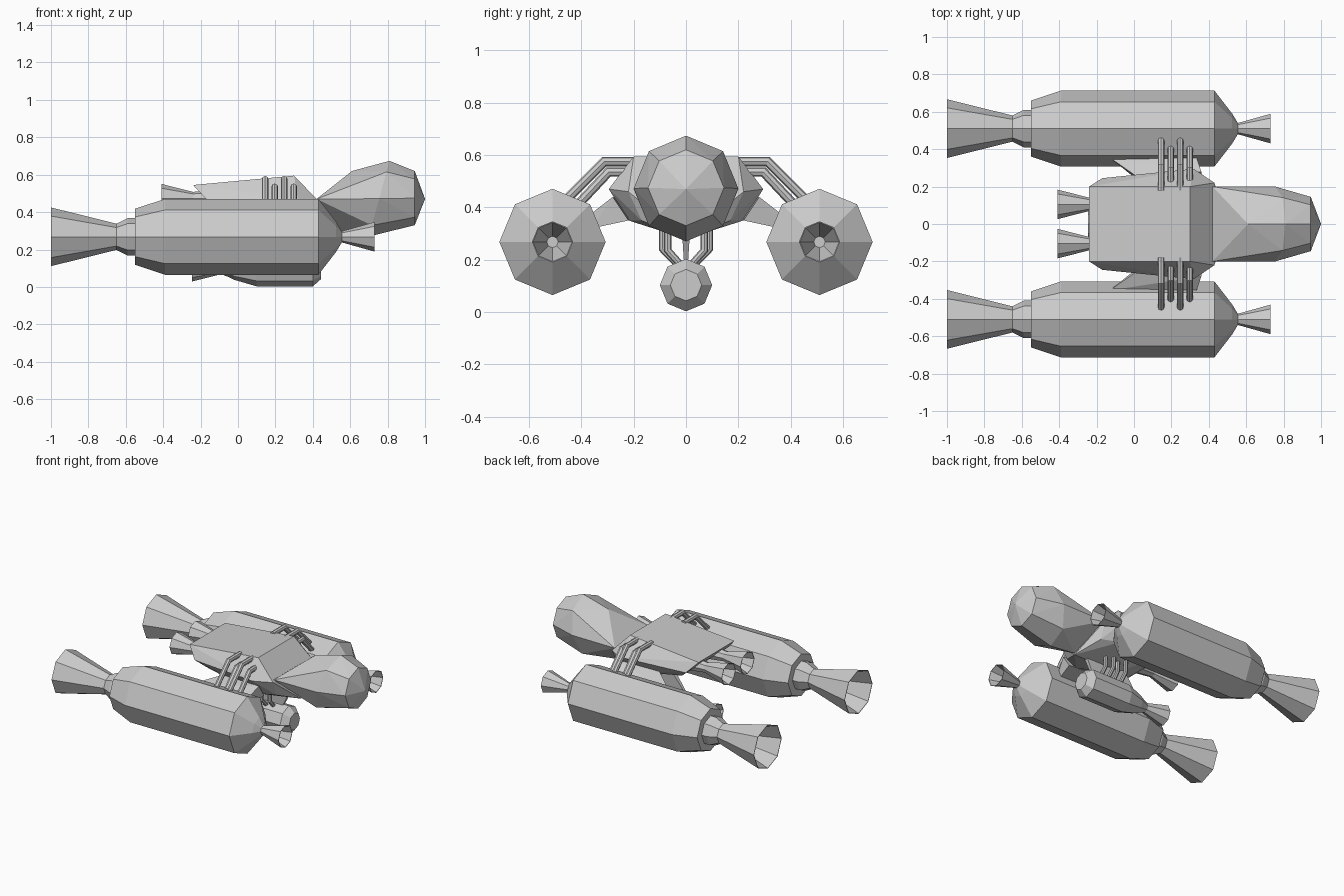
import bpy, bmesh, math
from mathutils import Vector

cube = bpy.data.objects.get("Cube")
if cube:
    bpy.data.objects.remove(cube)

# Single hull colour
grey = bpy.data.materials.new("hull_grey")
grey.use_nodes = True
colour = (0.6, 0.6, 0.6, 1)
grey.diffuse_color = colour
grey.node_tree.nodes["Principled BSDF"].inputs["Base Color"].default_value = colour


def finish(name, bm):
    """Turn a bmesh into a flat-shaded object."""
    bmesh.ops.recalc_face_normals(bm, faces=bm.faces[:])
    mesh = bpy.data.meshes.new(name)
    bm.to_mesh(mesh)
    bm.free()
    mesh.materials.append(grey)
    obj = bpy.data.objects.new(name, mesh)
    bpy.context.collection.objects.link(obj)
    return obj


def lathe(name, profile, y, z, sides=8):
    """Revolve (x, radius) points around a lengthwise axis, closing both ends."""
    bm = bmesh.new()
    rings = []
    for x, r in profile:
        ring = []
        for i in range(sides):
            a = math.tau * i / sides
            ring.append(bm.verts.new((x, y + r * math.sin(a), z + r * math.cos(a))))
        rings.append(ring)
    for a, b in zip(rings, rings[1:]):
        for i in range(sides):
            j = (i + 1) % sides
            bm.faces.new((a[i], a[j], b[j], b[i]))
    bm.faces.new(rings[0])
    bm.faces.new(rings[-1])
    return finish(name, bm)


def solid(name, points, mirror=False):
    """Convex solid around the points, optionally mirrored across the centreline."""
    if mirror:
        points = points + [(x, -y, z) for x, y, z in points if y]
    bm = bmesh.new()
    for p in points:
        bm.verts.new(p)
    out = bmesh.ops.convex_hull(bm, input=bm.verts[:])
    loose = [v for v in bm.verts if not v.link_faces]
    bmesh.ops.delete(bm, geom=loose, context="VERTS")
    bmesh.ops.dissolve_limit(bm, angle_limit=math.radians(2),
                             verts=bm.verts[:], edges=bm.edges[:])
    return finish(name, bm)


def pipe(name, path, radius=0.018, sides=8):
    """Tube with mitred bends; the path lies in a plane of constant x."""
    pts = [Vector(p) for p in path]
    bm = bmesh.new()
    rings = []
    for k, p in enumerate(pts):
        before = (p - pts[max(k - 1, 0)]).normalized()
        after = (pts[min(k + 1, len(pts) - 1)] - p).normalized()
        tangent = (before + after).normalized()
        side = tangent.cross(Vector((1, 0, 0)))
        stretch = 1 / max(tangent.dot(after if after.length else before), 0.5)
        ring = []
        for i in range(sides):
            a = math.tau * i / sides
            ring.append(bm.verts.new(p + Vector((math.cos(a) * radius, 0, 0))
                                     + side * math.sin(a) * radius * stretch))
        rings.append(ring)
    for a, b in zip(rings, rings[1:]):
        for i in range(sides):
            j = (i + 1) % sides
            bm.faces.new((a[i], a[j], b[j], b[i]))
    bm.faces.new(rings[0])
    bm.faces.new(rings[-1])
    return finish(name, bm)


# Main hull
solid("hull", [
    (-0.24, 0.2, 0.545), (0.30, 0.2, 0.595), (0.41, 0.2, 0.472),
    (-0.17, 0.245, 0.47), (0.32, 0.295, 0.47), (0.43, 0.22, 0.46),
    (-0.1, 0.19, 0.41), (0.3, 0.22, 0.35), (0.42, 0.17, 0.35),
    (0.15, 0.0, 0.28), (0.5, 0.0, 0.28)], mirror=True)

# Cockpit head: a nose point, two octagonal rings and a sloping neck
head = [(1.0, 0, 0.47)]
for i in range(8):
    a = math.tau * i / 8
    s, c = math.sin(a), math.cos(a)
    head.append((0.945, 0.145 * s, 0.475 + 0.145 * c))
    head.append((0.755 + 0.055 * c, 0.2 * s, 0.472 + 0.202 * c))
head += [(0.61, 0, 0.62), (0.52, 0.14, 0.53), (0.52, -0.14, 0.53)]
head += [(0.42, y, 0.47) for y in (-0.2, 0, 0.2)] + [(0.5, 0, 0.29)]
solid("cockpit_head", head)

# Side engines with hollow nozzles, pylons, pipes and rear thrusters
for label, s in (("left", 1), ("right", -1)):
    lathe(label + "_engine", [
        (-0.66, 0.03), (-1.0, 0.153), (-1.0, 0.157), (-0.65, 0.07),
        (-0.59, 0.1), (-0.55, 0.1), (-0.55, 0.15), (-0.39, 0.203),
        (0.43, 0.203), (0.525, 0.08), (0.555, 0.03), (0.73, 0.079),
        (0.73, 0.075), (0.56, 0.022)], s * 0.51, 0.268)
    solid(label + "_engine_pylon", [
        (-0.13, s * 0.355, 0.35), (-0.13, s * 0.355, 0.34),
        (0.33, s * 0.37, 0.37), (0.33, s * 0.36, 0.32),
        (0.05, s * 0.23, 0.42), (0.05, s * 0.21, 0.36),
        (0.36, s * 0.28, 0.44), (0.36, s * 0.22, 0.35)])
    lathe(label + "_thruster", [
        (-0.26, 0.02), (-0.41, 0.075), (-0.41, 0.079), (-0.24, 0.036),
        (-0.12, 0.05)], s * 0.105, 0.472)
    for n in range(4):
        x = 0.145 + 0.051 * n
        d = 0.04 * (n % 2)
        pipe(f"{label}_engine_pipe_{n}", [
            (x, s * 0.18, 0.575 - d), (x, s * (0.312 - d * 0.4), 0.575 - d),
            (x, s * (0.46 - d), 0.427 - d * 0.6)])
        e = 0.02 * (n % 2)
        pipe(f"{label}_pod_pipe_{n}", [
            (x, s * (0.09 - e), 0.36), (x, s * (0.09 - e), 0.242 - e * 0.3),
            (x, s * (0.03 - e * 0.5), 0.18)], 0.014)

# Belly pod and its fin
lathe("belly_pod", [
    (-0.1, 0.02), (-0.245, 0.07), (-0.245, 0.074), (-0.09, 0.035),
    (-0.05, 0.05), (-0.02, 0.065), (0.1, 0.1), (0.4, 0.1),
    (0.445, 0.06)], 0, 0.103)
solid("belly_pod_fin", [
    (0.1, 0.016, 0.32), (0.42, 0.016, 0.32),
    (-0.02, 0.006, 0.16), (0.34, 0.006, 0.16)], mirror=True)
